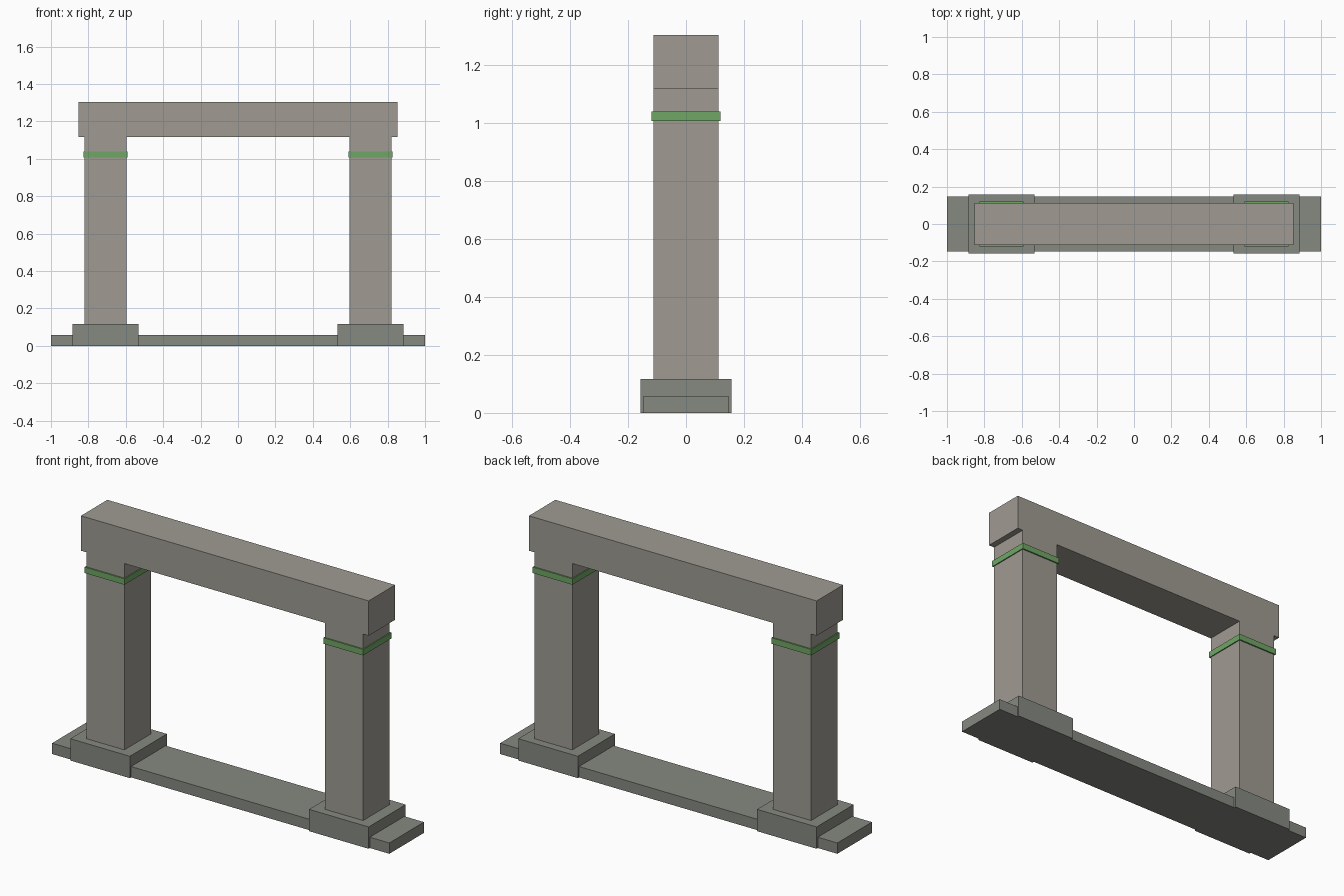
import bpy

if "Cube" in bpy.data.objects:
    bpy.data.objects.remove(bpy.data.objects["Cube"])


def material(name, rgb):
    mat = bpy.data.materials.new(name)
    mat.diffuse_color = (*rgb, 1)
    mat.use_nodes = True
    mat.node_tree.nodes["Principled BSDF"].inputs["Base Color"].default_value = mat.diffuse_color
    return mat


STONE = material("warm_stone", (0.35, 0.33, 0.29))
BASE = material("dark_stone", (0.24, 0.25, 0.22))
GREEN = material("green_band", (0.16, 0.38, 0.13))


def box(name, x, size_x, size_y, z0, z1, mat):
    """Axis-aligned block centred on y = 0, spanning z0 to z1."""
    bpy.ops.mesh.primitive_cube_add(size=1, location=(x, 0, (z0 + z1) / 2))
    ob = bpy.context.object
    ob.name = name
    ob.scale = (size_x, size_y, z1 - z0)
    bpy.ops.object.transform_apply(location=False, rotation=False, scale=True)
    ob.data.materials.append(mat)
    return ob


# Ground slab and top beam
box("ground_slab", 0, 2.0, 0.293, 0, 0.058, BASE)
box("lintel", 0, 1.706, 0.224, 1.116, 1.303, STONE)

# Matching plinth, pillar and coloured band on each side
for side, x in (("left", -0.708), ("right", 0.708)):
    box(f"{side}_plinth", x, 0.353, 0.314, 0, 0.117, BASE)
    box(f"{side}_pillar", x, 0.225, 0.224, 0.117, 1.116, STONE)
    box(f"{side}_band", x, 0.236, 0.238, 1.006, 1.038, GREEN)
